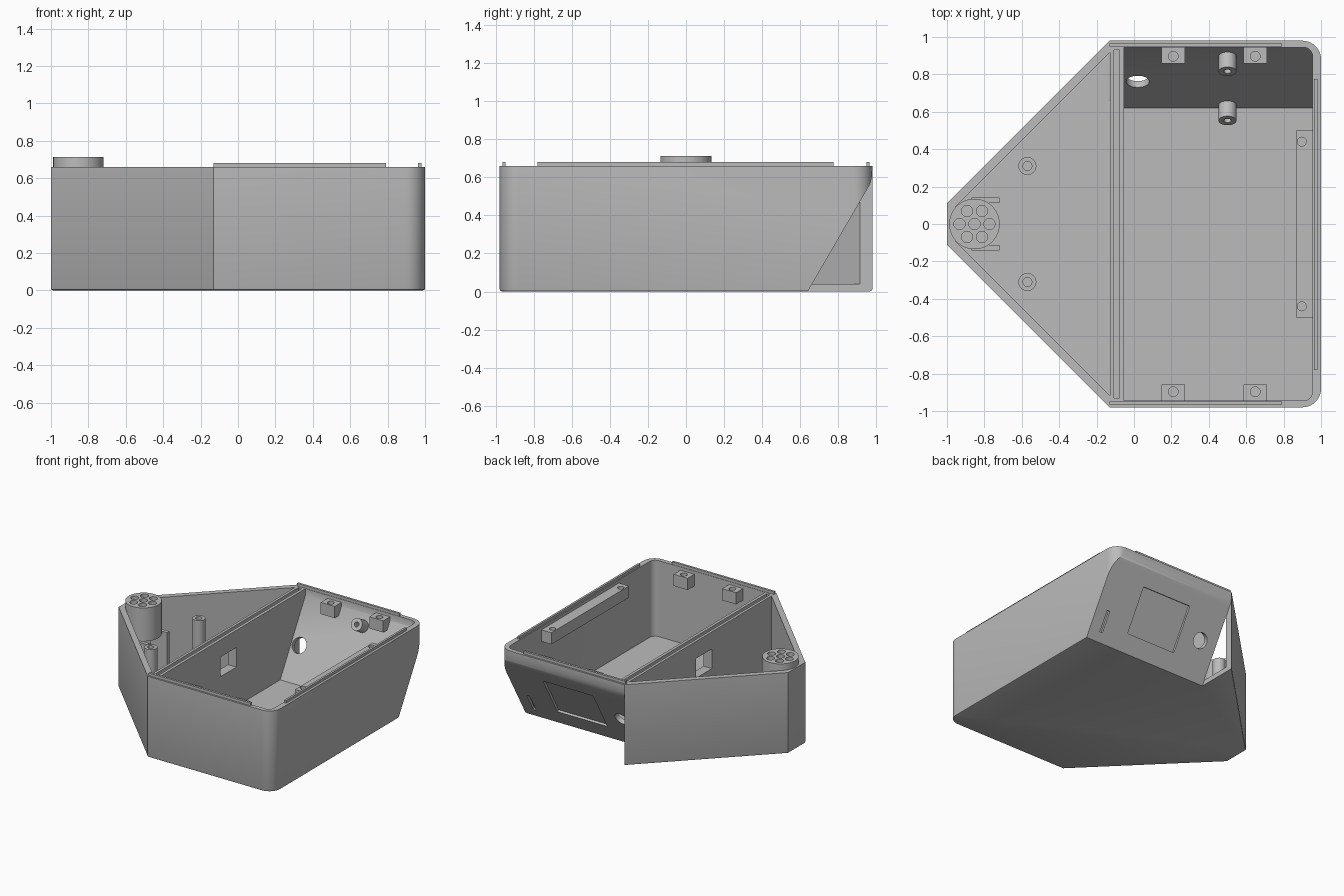
import bpy, bmesh, math
from mathutils import Matrix, Vector

cube = bpy.data.objects.get("Cube")
if cube:
    bpy.data.objects.remove(cube)

grey = bpy.data.materials.new("plain_grey")
grey.use_nodes = True
grey.diffuse_color = (0.5, 0.5, 0.5, 1)
grey.node_tree.nodes["Principled BSDF"].inputs["Base Color"].default_value = (0.5, 0.5, 0.5, 1)

TOP, FLOOR, SPLIT = 0.66, 0.04, -0.13
TILT = Matrix.Rotation(math.radians(-120.2), 4, 'X')   # local z points out of the sloped panel
parts = []


def finish(name, bm):
    bmesh.ops.recalc_face_normals(bm, faces=bm.faces)
    mesh = bpy.data.meshes.new(name)
    bm.to_mesh(mesh)
    bm.free()
    mesh.materials.append(grey)
    ob = bpy.data.objects.new(name, mesh)
    bpy.context.collection.objects.link(ob)
    parts.append(ob)
    return ob


def prism(name, pts, axis, a, b, tweak=None):
    """Extrude a profile: (x, y) along z, or (y, z) along x."""
    bm = bmesh.new()
    place = (lambda p: (p[0], p[1], a)) if axis == 'z' else (lambda p: (a, p[0], p[1]))
    face = bm.faces.new([bm.verts.new(place(p)) for p in pts])
    new = bmesh.ops.extrude_face_region(bm, geom=[face])["geom"]
    step = Vector((0, 0, b - a) if axis == 'z' else (b - a, 0, 0))
    bmesh.ops.translate(bm, vec=step, verts=[v for v in new if isinstance(v, bmesh.types.BMVert)])
    bmesh.ops.recalc_face_normals(bm, faces=bm.faces)
    if tweak:
        tweak(bm)
    return finish(name, bm)


def box(name, x0, x1, y0, y1, z0, z1):
    return prism(name, [(x0, y0), (x1, y0), (x1, y1), (x0, y1)], 'z', z0, z1)


def rod(name, r, depth, pos, rot=Matrix(), segs=32):
    bm = bmesh.new()
    bmesh.ops.create_cone(bm, cap_ends=True, segments=segs, radius1=r, radius2=r, depth=depth,
                          matrix=Matrix.Translation(pos) @ rot)
    return finish(name, bm)


def cut(ob, cutters):
    """Subtract cutters from a part, bake the result and drop the cutters."""
    for c in cutters:
        mod = ob.modifiers.new("cut", 'BOOLEAN')
        mod.operation, mod.solver, mod.object = 'DIFFERENCE', 'EXACT', c
    bpy.context.view_layer.update()
    baked = bpy.data.meshes.new_from_object(ob.evaluated_get(bpy.context.evaluated_depsgraph_get()))
    ob.modifiers.clear()
    ob.data = baked
    for c in cutters:
        parts.remove(c)
        bpy.data.objects.remove(c)


def bevel(bm, test, width, segs):
    edges = [e for e in bm.edges if test(*[v.co for v in e.verts])]
    bmesh.ops.bevel(bm, geom=edges, offset=width, segments=segs, profile=0.5, affect='EDGES')


def upright(a, b):
    return abs(a.x - b.x) + abs(a.y - b.y) < 1e-4


def round_shell(bm):
    bevel(bm, lambda a, b: upright(a, b) and a.x > 0.9, 0.1, 10)
    bevel(bm, lambda a, b: a.z < 1e-4 and b.z < 1e-4, 0.012, 2)


# Housing: straight box with a pointed side
housing = prism("housing", [(-1, -0.11), (SPLIT, -0.98), (1, -0.98), (1, 0.98), (SPLIT, 0.98), (-1, 0.11)],
                'z', 0, TOP, round_shell)
slope_cut = prism("slope_cutter", [(0.64, 0), (0.955, 0.542), (0.968, 0.567), (0.976, 0.595), (0.98, 0.64),
                                   (1.2, 0.64), (1.2, -0.2), (0.524, -0.2)], 'x', SPLIT, 1.2)
main_cavity = prism("main_cavity", [(-0.945, FLOOR), (0.62, FLOOR), (0.945, 0.605), (0.945, 0.8), (-0.945, 0.8)],
                    'x', -0.053, 0.955,
                    lambda bm: bevel(bm, lambda a, b: upright(a, b) and a.x > 0.9, 0.05, 6))
side_cavity = prism("side_cavity", [(-0.955, -0.092), (SPLIT + 0.001, -0.917), (SPLIT + 0.001, 0.917),
                                    (-0.955, 0.092)], 'z', FLOOR, 0.8)


def slope_point(x, y, inward=0.0):
    return Vector((x, y, (y - 0.64) * 1.72)) + TILT @ Vector((0, 0, -inward))


def slope_box(name, x, y, width, length, depth):
    bm = bmesh.new()
    bmesh.ops.create_cube(bm, size=1, matrix=Matrix.Translation(slope_point(x, y)) @ TILT
                          @ Matrix.Diagonal((width, length, depth * 2, 1)))
    return finish(name, bm)


cut(housing, [
    main_cavity, side_cavity, slope_cut,
    box("divider_groove", -0.107, -0.077, -0.93, 0.93, TOP - 0.03, 0.8),
    box("divider_opening", -0.2, 0, -0.15, 0.055, 0.36, 0.52),
    slope_box("panel_recess", 0.435, 0.807, 0.45, 0.37, 0.018),
    slope_box("slot_recess", 0.89, 0.722, 0.025, 0.17, 0.018),
    rod("panel_hole", 0.062, 0.2, slope_point(0.02, 0.795), TILT),
])

# Raised lips along the rim
for name, sy in (("front_lip", -1), ("back_lip", 1)):
    box(name, SPLIT, 0.79, *sorted((sy * 0.948, sy * 0.966)), TOP - 0.01, 0.682)
box("side_lip", 0.963, 0.98, -0.78, 0.775, TOP - 0.01, 0.682)

# Screw tabs on the front and back walls
for side, sy in (("front", -1), ("back", 1)):
    for i, x in enumerate((0.21, 0.648)):
        tab = box(f"{side}_tab_{i + 1}", x - 0.063, x + 0.063, *sorted((sy * 0.857, sy * 0.95)), 0.54, 0.635)
        cut(tab, [rod("tab_hole", 0.026, 0.14, (x, sy * 0.897, 0.64))])

# Long screw bar on the side wall
bar = box("screw_bar", 0.865, 0.96, -0.5, 0.5, 0.54, 0.635)
cut(bar, [rod("bar_hole", 0.024, 0.14, (0.897, y, 0.64)) for y in (-0.44, 0.44)])

# Hollow posts on the inside of the sloped panel
for name, y in (("upper_panel_post", 0.93), ("lower_panel_post", 0.667)):
    post = rod(name, 0.048, 0.115, slope_point(0.5, y, 0.075), TILT)
    cut(post, [rod("post_hole", 0.02, 0.12, slope_point(0.5, y, 0.13), TILT)])

# Hollow posts on the floor of the pointed side
for name, y in (("front_floor_post", -0.31), ("back_floor_post", 0.31)):
    post = rod(name, 0.048, 0.5, (-0.57, y, 0.275))
    cut(post, [rod("post_hole", 0.024, 0.2, (-0.57, y, 0.52))])

# Round connector with seven sockets, on two brackets
CX, R = -0.853, 0.135
connector = rod("connector", R, 0.272, (CX, 0, 0.576), segs=48)
spots = [(CX, 0)] + [(CX + 0.08 * math.cos(k * math.pi / 3), 0.08 * math.sin(k * math.pi / 3)) for k in range(6)]
cut(connector, [rod("socket", 0.03, 0.1, (x, y, 0.712), segs=24) for x, y in spots])
for name, sy in (("front_bracket", -1), ("back_bracket", 1)):
    box(name, -0.87, -0.72, *sorted((sy * 0.113, sy * 0.143)), FLOOR - 0.01, 0.44)

# Smooth curved faces, keep sharp edges
bpy.ops.object.select_all(action='DESELECT')
for ob in parts:
    ob.select_set(True)
bpy.context.view_layer.objects.active = housing
bpy.ops.object.shade_smooth_by_angle(angle=math.radians(30))
